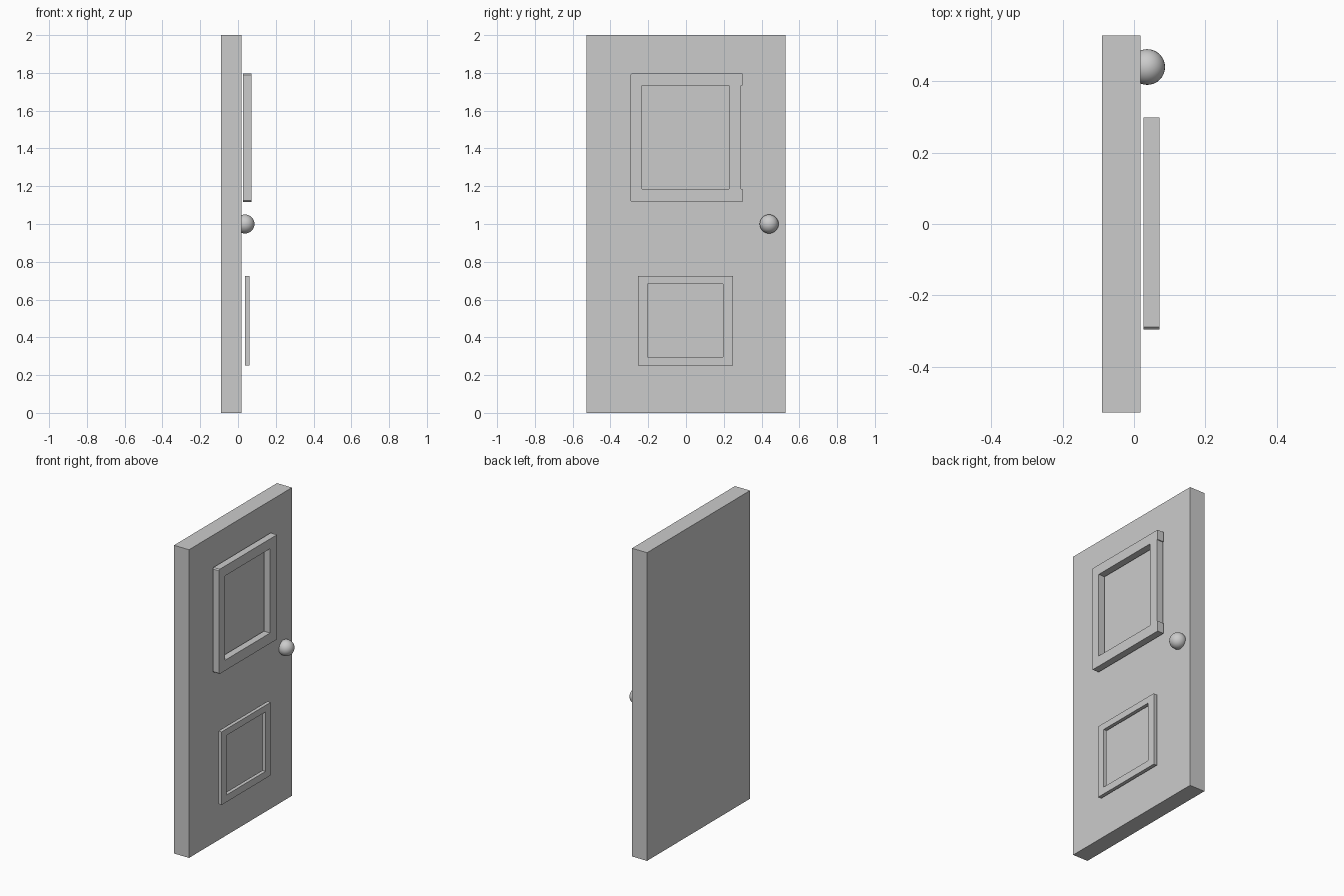
import bpy, bmesh

if "Cube" in bpy.data.objects:
    bpy.data.objects.remove(bpy.data.objects["Cube"])


def finish(name, bm):
    bmesh.ops.recalc_face_normals(bm, faces=bm.faces[:])
    mesh = bpy.data.meshes.new(name)
    bm.to_mesh(mesh)
    bm.free()
    obj = bpy.data.objects.new(name, mesh)
    bpy.context.collection.objects.link(obj)
    return obj


def box(name, lo, hi):
    bm = bmesh.new()
    bmesh.ops.create_cube(bm, size=1)
    for v in bm.verts:
        v.co = [l + (c + 0.5) * (h - l) for c, l, h in zip(v.co, lo, hi)]
    return finish(name, bm)


def rect(y0, y1, z0, z1):
    return [(y0, z0), (y1, z0), (y1, z1), (y0, z1)]


def frame(name, x0, x1, outer, inner):
    """Extrude the area between two y-z outlines along x."""
    bm = bmesh.new()
    edges = []
    for loop in (outer, inner):
        vs = [bm.verts.new((x0, y, z)) for y, z in loop]
        edges += [bm.edges.new((a, b)) for a, b in zip(vs, vs[1:] + vs[:1])]
    bmesh.ops.triangle_fill(bm, edges=edges, use_beauty=True, normal=(1, 0, 0))
    ext = bmesh.ops.extrude_face_region(bm, geom=bm.faces[:], use_keep_orig=True)
    for v in ext["geom"]:
        if isinstance(v, bmesh.types.BMVert):
            v.co.x = x1
    return finish(name, bm)


# Door slab
box("door_slab", (-0.09, -0.528, 0), (0.018, 0.528, 2))

# Upper moulding: clipped left corners, right stile slightly recessed
upper_outline = [(-0.289, 1.117), (0.298, 1.117), (0.298, 1.185), (0.292, 1.185),
                 (0.292, 1.732), (0.298, 1.732), (0.298, 1.796), (-0.289, 1.796),
                 (-0.296, 1.789), (-0.296, 1.124)]
frame("upper_panel_frame", 0.026, 0.071, upper_outline,
      rect(-0.234, 0.228, 1.185, 1.732))

# Lower moulding
frame("lower_panel_frame", 0.037, 0.06,
      rect(-0.253, 0.25, 0.25, 0.724), rect(-0.203, 0.197, 0.296, 0.682))

# Door knob
bpy.ops.mesh.primitive_uv_sphere_add(segments=32, ring_count=16, radius=0.05,
                                     location=(0.037, 0.44, 1.0))
bpy.context.object.name = "door_knob"
bpy.ops.object.shade_smooth()
